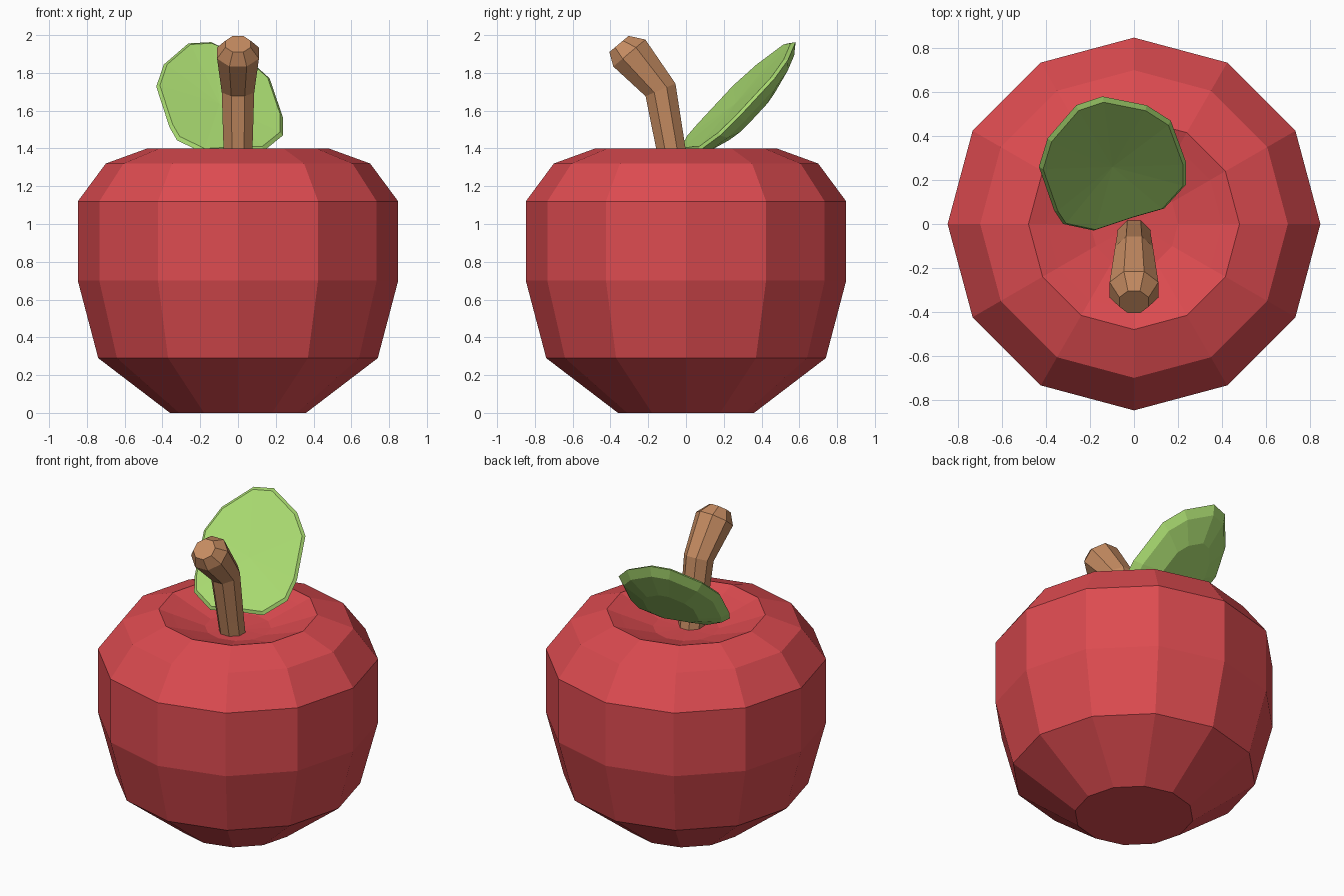
import bpy
import bmesh
from math import cos, sin, pi
from mathutils import Vector

cube = bpy.data.objects.get("Cube")
if cube:
    bpy.data.objects.remove(cube, do_unlink=True)


def material(name, rgb):
    m = bpy.data.materials.new(name)
    m.use_nodes = True
    m.diffuse_color = (*rgb, 1)
    m.node_tree.nodes["Principled BSDF"].inputs["Base Color"].default_value = (*rgb, 1)
    return m


def circle(center, axis_u, axis_v, radius, sides, offset=0.0):
    angles = [2 * pi * (i + offset) / sides for i in range(sides)]
    return [center + radius * (axis_u * cos(a) + axis_v * sin(a)) for a in angles]


def loft(name, rings, mat, end_point=None):
    """Bridge successive rings; cap the start, and close the end flat or to a point."""
    bm = bmesh.new()
    loops = [[bm.verts.new(p) for p in ring] for ring in rings]
    n = len(loops[0])
    for a, b in zip(loops, loops[1:]):
        for i in range(n):
            j = (i + 1) % n
            bm.faces.new((a[i], a[j], b[j], b[i]))
    bm.faces.new(loops[0][::-1])
    if end_point is None:
        bm.faces.new(loops[-1])
    else:
        tip = bm.verts.new(end_point)
        for i in range(n):
            bm.faces.new((loops[-1][i], loops[-1][(i + 1) % n], tip))
    bmesh.ops.recalc_face_normals(bm, faces=bm.faces)
    mesh = bpy.data.meshes.new(name)
    bm.to_mesh(mesh)
    bm.free()
    mesh.materials.append(mat)
    obj = bpy.data.objects.new(name, mesh)
    bpy.context.collection.objects.link(obj)
    return obj


red = material("apple red", (0.72, 0.07, 0.08))
brown = material("bark brown", (0.56, 0.26, 0.12))
green = material("leaf green", (0.39, 0.69, 0.16))
X, Y, Z = Vector((1, 0, 0)), Vector((0, 1, 0)), Vector((0, 0, 1))

# Fruit: twelve-sided turned profile with a shallow dip on top
profile = [(0.36, 0), (0.74, 0.29), (0.848, 0.70), (0.848, 1.12), (0.70, 1.32),
           (0.48, 1.40), (0.40, 1.37), (0.20, 1.30)]
loft("fruit_body", [circle(Z * z, X, Y, r, 12) for r, z in profile], red, Z * 1.29)

# Stem: bent tube, flared and bevelled at the end; (y, z, radius, tilt)
stem = [(-0.05, 1.24, 0.08, 0.15), (-0.08, 1.40, 0.083, 0.15), (-0.135, 1.71, 0.093, 0.40),
        (-0.30, 1.905, 0.12, 0.70), (-0.355, 1.953, 0.072, 0.70)]
rings = []
for y, z, r, tilt in stem:
    across = Vector((0, cos(tilt), sin(tilt)))
    rings.append(circle(Vector((0, y, z)), X, across, r, 8, 0.5))
loft("stem", rings, brown)

# Leaf: tilted outline with a narrow rim and a bulging underside
outline = [(-0.43, 0.25), (-0.36, 0.05), (-0.32, -0.01), (-0.18, -0.04), (0.0, 0.02),
           (0.14, 0.06), (0.24, 0.17), (0.24, 0.27), (0.17, 0.46), (0.06, 0.53),
           (-0.14, 0.57), (-0.26, 0.53), (-0.39, 0.38)]
normal = Vector((0.27, -0.98, 1)).normalized()
edge = [Vector((x, y, 1.377 - 0.27 * x + 0.98 * y)) for x, y in outline]
middle = sum(edge, Vector()) / len(edge)


def leaf_ring(scale, depth):
    return [middle + (p - middle) * scale - normal * depth for p in edge]


layers = [(0.5, 0.11), (0.88, 0.06), (1.0, 0.015), (0.95, 0.0)]
loft("leaf", [leaf_ring(s, d) for s, d in layers], green, middle - normal * 0.015)
